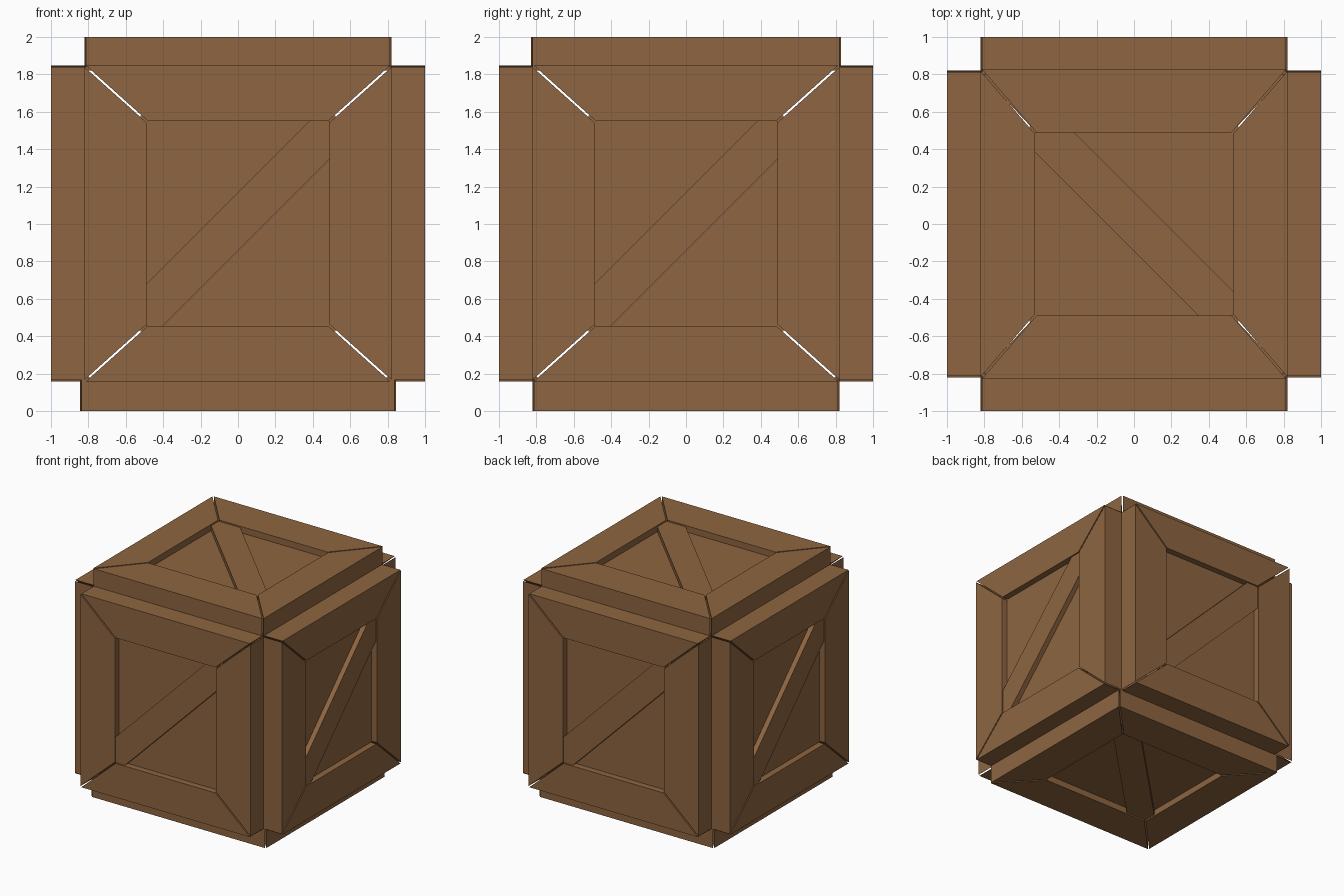
import bpy, bmesh
from mathutils import Vector

if "Cube" in bpy.data.objects:
    bpy.data.objects.remove(bpy.data.objects["Cube"])

wood = bpy.data.materials.new("brown wood")
wood.diffuse_color = (0.27, 0.131, 0.052, 1)
wood.use_nodes = True
wood.node_tree.nodes["Principled BSDF"].inputs["Base Color"].default_value = wood.diffuse_color


def prism(name, pts, d0, d1, frame):
    """Extrude a 2D outline between distances d0 and d1 along the side's normal."""
    c, u, v, n = frame
    bm = bmesh.new()
    lo = [bm.verts.new(c + u * p + v * q + n * d0) for p, q in pts]
    hi = [bm.verts.new(c + u * p + v * q + n * d1) for p, q in pts]
    k = len(pts)
    bm.faces.new(lo)
    bm.faces.new(hi)
    for i in range(k):
        j = (i + 1) % k
        bm.faces.new((lo[i], lo[j], hi[j], hi[i]))
    bmesh.ops.recalc_face_normals(bm, faces=bm.faces)
    me = bpy.data.meshes.new(name)
    bm.to_mesh(me)
    bm.free()
    me.materials.append(wood)
    bpy.context.collection.objects.link(bpy.data.objects.new(name, me))


def side(name, frame, A, B, a, b, out, inner, c):
    """One crate side: mitred frame (outer A,B / opening a,b), panel and diagonal."""
    g = 0.008   # open mitre joint
    # frame planks
    for s, end in ((1, "upper"), (-1, "lower")):
        prism(f"{name}_{end}_plank", [(-A + g, s * B), (A - g, s * B),
              (a - g, s * b), (-a + g, s * b)], inner, out, frame)
    for s, end in ((1, "end"), (-1, "start")):
        prism(f"{name}_{end}_plank", [(s * A, -B + g), (s * A, B - g),
              (s * a, b - g), (s * a, -b + g)], inner, out, frame)
    # recessed panel
    e = 0.03
    prism(f"{name}_panel", [(-a - e, -b - e), (a + e, -b - e), (a + e, b + e), (-a - e, b + e)],
          out - 0.09, out - 0.055, frame)
    # diagonal brace, trimmed to the opening
    w = 0.157
    prism(f"{name}_brace", [(-a, -a + c + w), (-a, -b), (-b - c + w, -b),
          (a, a + c - w), (a, b), (b - c - w, b)], out - 0.06, out - 0.012, frame)


X, Y, Z = Vector((1, 0, 0)), Vector((0, 1, 0)), Vector((0, 0, 1))
mid = Z * 1.003

# four upright sides
for name, u, n in (("front", X, -Y), ("right", Y, X), ("back", -X, Y), ("left", -Y, -X)):
    side(name, (mid, u, Z, n), 0.822, 0.845, 0.49, 0.548, 1.0, 0.80, 0.01)

# top and bottom
side("top", (Z, -X, Y, Z), 0.822, 0.828, 0.53, 0.49, 1.0, 0.82, 0.0125)
side("bottom", (Z, X, Y, -Z), 0.845, 0.822, 0.53, 0.49, 1.0, 0.82, 0.0)
